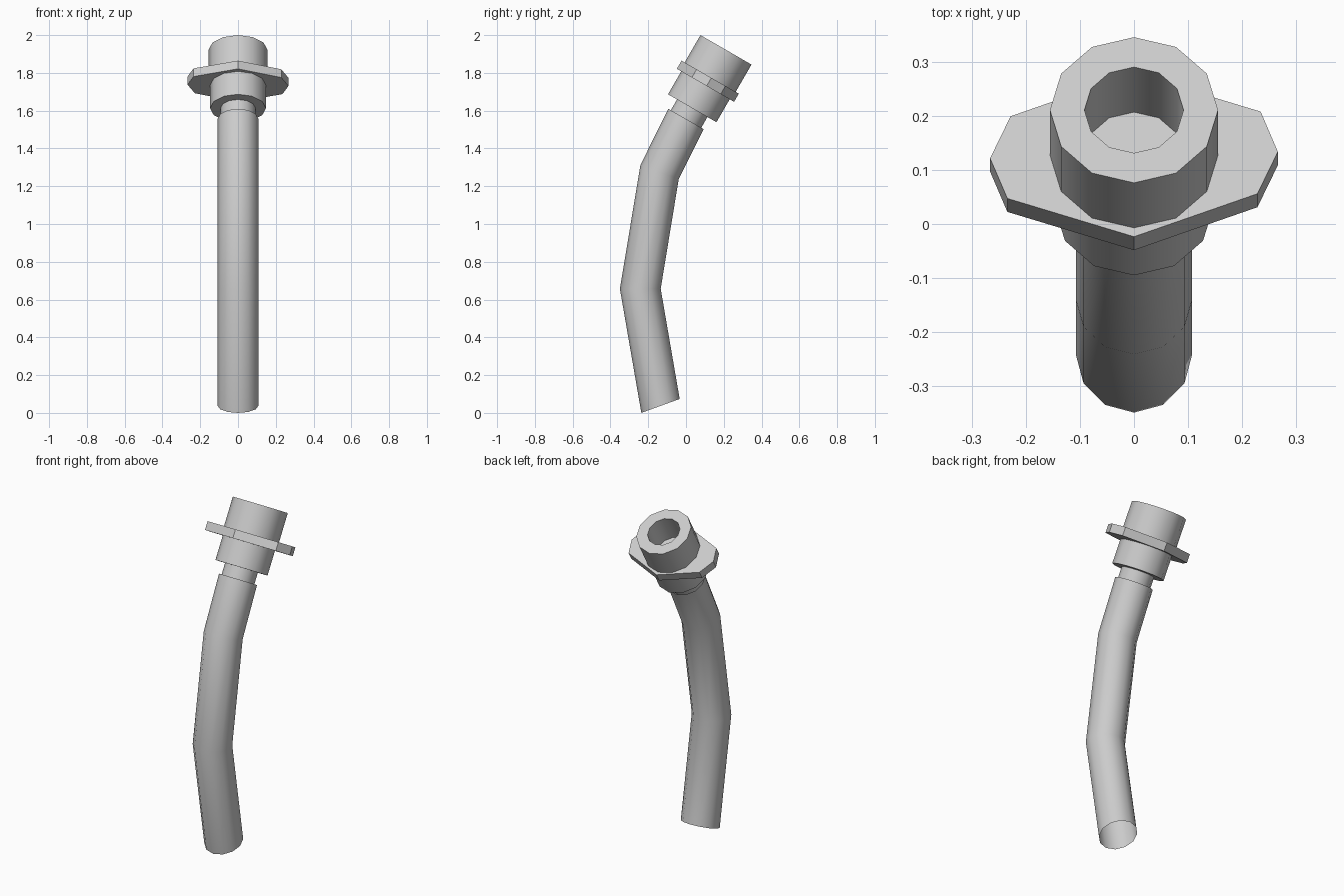
import bpy, bmesh
from math import radians, sin, cos, pi
from mathutils import Matrix, Vector

if "Cube" in bpy.data.objects:
    bpy.data.objects.remove(bpy.data.objects["Cube"])

SIDES = 12
# Frame of the tilted head: origin at the rim centre, local z along its axis
HEAD = Matrix.Translation((0, 0.2115, 1.922)) @ Matrix.Rotation(radians(-30), 4, 'X')


def finish(name, bm):
    bmesh.ops.recalc_face_normals(bm, faces=bm.faces)
    mesh = bpy.data.meshes.new(name)
    bm.to_mesh(mesh)
    bm.free()
    obj = bpy.data.objects.new(name, mesh)
    bpy.context.collection.objects.link(obj)
    bpy.ops.object.select_all(action='DESELECT')
    obj.select_set(True)
    bpy.context.view_layer.objects.active = obj
    bpy.ops.object.shade_smooth_by_angle(angle=radians(40))
    return obj


def loft(name, rings):
    """Skin a list of (radius, frame matrix) rings into an open tube."""
    bm = bmesh.new()
    loops = [[bm.verts.new(m @ Vector((r * cos(2 * pi * i / SIDES), r * sin(2 * pi * i / SIDES), 0)))
              for i in range(SIDES)] for r, m in rings]
    for a, b in zip(loops, loops[1:]):
        for i in range(SIDES):
            j = (i + 1) % SIDES
            bm.faces.new((a[i], a[j], b[j], b[i]))
    return finish(name, bm)


def head_part(name, profile):
    return loft(name, [(r, HEAD @ Matrix.Translation((0, 0, z))) for r, z in profile])


# Bent pipe: y, z and tilt of each ring
path = [(-0.135, 0.037, 20), (-0.242, 0.657, 0), (-0.14, 1.275, -20), (0.0, 1.556, -30)]
loft("pipe", [(0.108, Matrix.Translation((0, y, z)) @ Matrix.Rotation(radians(t), 4, 'X'))
              for y, z, t in path])

# Neck, collar and hollow socket along the head axis
head_part("neck", [(0.093, -0.45), (0.093, -0.34)])
head_part("collar", [(0.092, -0.357), (0.148, -0.357), (0.148, -0.19)])
head_part("socket", [(0.092, -0.18), (0.092, 0), (0.156, 0), (0.156, -0.19)])

# Diamond flange with clipped tips; its top is also the socket floor
half = [(0, -0.175), (0.229, -0.083), (0.267, 0.007), (0.235, 0.093)]
outline = half + [(-x, -y) for x, y in half]
bm = bmesh.new()
face = bm.faces.new([bm.verts.new((x, y, -0.217)) for x, y in outline])
ext = bmesh.ops.extrude_face_region(bm, geom=[face])
bmesh.ops.translate(bm, vec=(0, 0, 0.05),
                    verts=[v for v in ext["geom"] if isinstance(v, bmesh.types.BMVert)])
if not any(len(f.verts) == 8 and f.calc_center_median().z < -0.2 for f in bm.faces):
    bm.faces.new([v for v in bm.verts if v.co.z < -0.2])
bmesh.ops.transform(bm, matrix=HEAD, verts=bm.verts)
finish("flange", bm)
